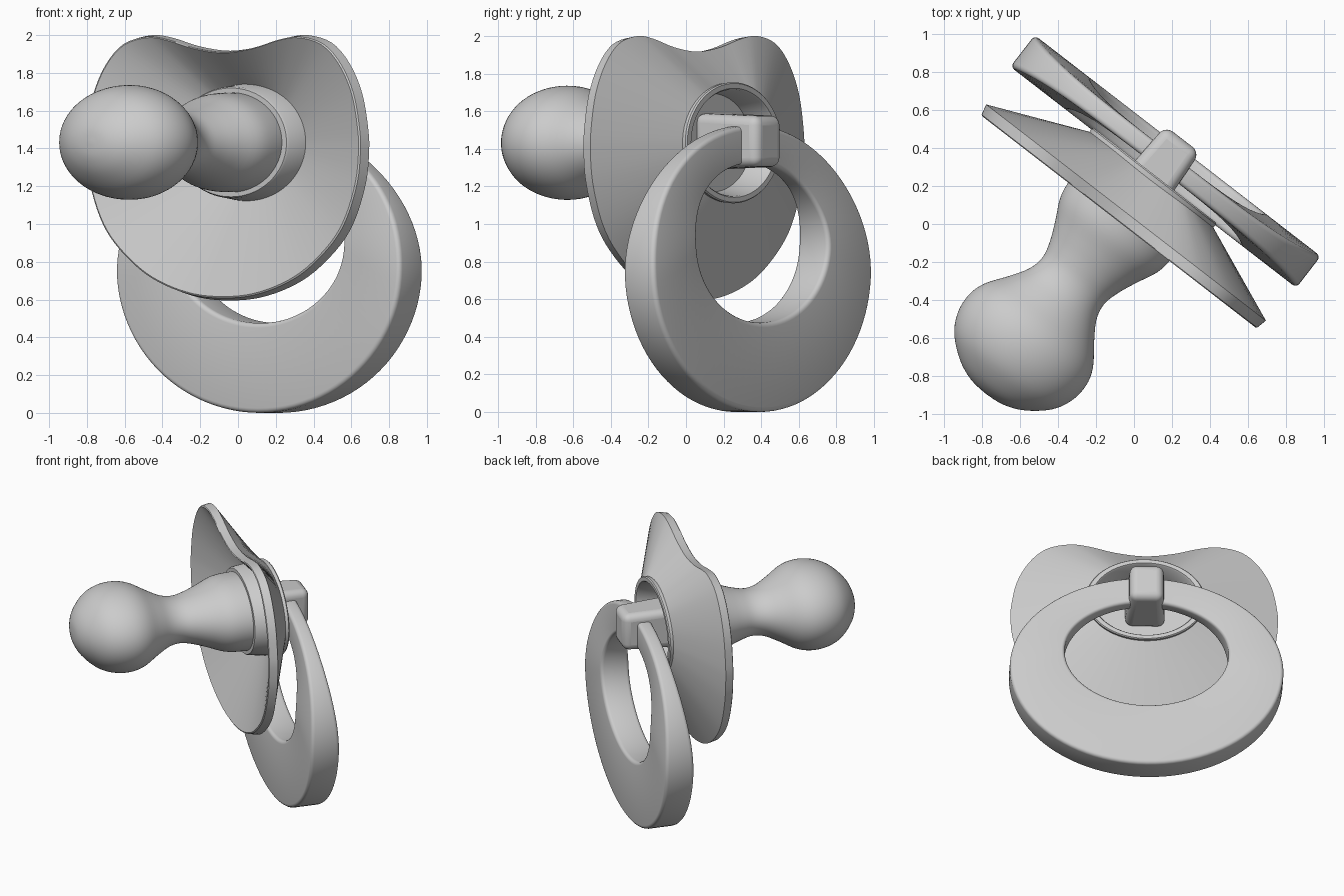
import bpy, math
from mathutils import Matrix

if "Cube" in bpy.data.objects:
    bpy.data.objects.remove(bpy.data.objects["Cube"])

CX, CZ = -0.07, 1.432              # common axis of shield, collar and teat
ASPECT = 1.29                      # width / height of the oval parts
TURN = Matrix.Rotation(math.radians(-37.7), 4, 'Z')
N = 96


def make(name, verts, faces, sharp=35):
    mesh = bpy.data.meshes.new(name)
    mesh.from_pydata(verts, [], faces)
    mesh.transform(TURN)
    ob = bpy.data.objects.new(name, mesh)
    bpy.context.collection.objects.link(ob)
    bpy.ops.object.select_all(action='DESELECT')
    ob.select_set(True)
    bpy.context.view_layer.objects.active = ob
    bpy.ops.object.mode_set(mode='EDIT')
    bpy.ops.mesh.select_all(action='SELECT')
    bpy.ops.mesh.remove_doubles(threshold=1e-5)
    bpy.ops.mesh.normals_make_consistent(inside=False)
    bpy.ops.object.mode_set(mode='OBJECT')
    bpy.ops.object.shade_smooth_by_angle(angle=math.radians(sharp))
    return ob


def loft(name, loops, wrap=False, sharp=35):
    """Skin a list of equally long closed loops."""
    n, m = len(loops[0]), len(loops)
    faces = []
    for a in range(m if wrap else m - 1):
        b = (a + 1) % m
        for i in range(n):
            j = (i + 1) % n
            faces.append((a * n + i, a * n + j, b * n + j, b * n + i))
    return make(name, [v for l in loops for v in l], faces, sharp)


def oval(y, r):
    return [(CX + ASPECT * r * math.cos(2 * math.pi * i / N), y,
             CZ + r * math.sin(2 * math.pi * i / N)) for i in range(N)]


def spline(pts, steps):
    """Catmull-Rom curve through open 2D points."""
    p = [pts[0]] + pts + [pts[-1]]
    out = []
    for k in range(1, len(p) - 2):
        for s in range(steps):
            t = s / steps
            out.append(tuple(0.5 * (2 * b + (c - a) * t + (2 * a - 5 * b + 4 * c - d) * t * t
                                    + (3 * b - a - 3 * c + d) * t ** 3)
                             for a, b, c, d in zip(*p[k - 1:k + 3])))
    return out + [pts[-1]]


# Teat: oval lathe with bulb, neck and flared base
teat = [(-1.185, 0), (-1.175, .08), (-1.13, .165), (-1.04, .25), (-.94, .293), (-.83, .303),
        (-.73, .28), (-.62, .22), (-.52, .172), (-.43, .158), (-.34, .175), (-.24, .208),
        (-.126, .25), (-.02, .263), (.12, .263)]
loft("teat", [oval(y, max(r, 0)) for y, r in spline(teat, 4)], sharp=60)

# Collar: oval sleeve through the shield, recessed at the back
collar = [(.03, 0), (.03, .288), (.04, .295), (.262, .322), (.27, .316), (.27, .29),
          (.26, .283), (.12, .262), (.12, 0)]
loft("collar", [oval(y, r) for y, r in collar])

# Shield: heart-like rim lofted to the collar, mirrored half outline
half = [(0, 1.917), (.2, 1.94), (.38, 1.985), (.52, 2.0), (.68, 1.96), (.80, 1.85), (.885, 1.69),
        (.925, 1.5), (.93, 1.38), (.91, 1.22), (.84, 1.03), (.74, .89), (.57, .75), (.4, .665),
        (.2, .61), (0, .595)]
right = spline([(-.2, 1.94)] + half + [(-.2, .61)], 4)[4:-4]
outline = right + [(-x, z) for x, z in right[-2:0:-1]]


def rim(y, s):
    return [(CX + s * x, y, CZ + s * (z - CZ)) for x, z in outline]


def hub(y, r):
    pts = []
    for x, z in outline:
        a = math.atan2(z - CZ, x / ASPECT)
        pts.append((CX + ASPECT * r * math.cos(a), y, CZ + r * math.sin(a)))
    return pts


loft("shield", [hub(.245, .312), rim(.022, 1), rim(-.035, .985), rim(-.04, .975), hub(.17, .29)],
     wrap=True, sharp=30)

# Handle ring: offset oval hole, thinner towards the top
RY, BEV = .362, .025
loops = []
for i in range(N):
    a = 2 * math.pi * i / N
    c, s = math.cos(a), math.sin(a)
    outer = (CX + .952 * c, .762 + .762 * s)
    inner = (CX + .57 * c, .90 + .425 * s)
    width = math.dist(outer, inner)
    t = min(max((s + .1) / 1.1, 0), 1)
    th = .105 - .055 * t * t * (3 - 2 * t)
    loop = []
    for sx, sy in ((1, 1), (-1, 1), (-1, -1), (1, -1)):      # rounded section corners
        q = math.atan2(sy, sx) - math.pi / 4
        for k in range(5):
            f = q + k * math.pi / 8
            w = sx * (width / 2 - BEV) + BEV * math.cos(f)
            y = sy * (th - BEV) + BEV * math.sin(f)
            m = .5 + w / width
            loop.append((inner[0] + (outer[0] - inner[0]) * m, RY + y,
                         inner[1] + (outer[1] - inner[1]) * m))
    loops.append(loop)
loft("handle_ring", loops, wrap=True, sharp=40)

# Hinge knob: tapered rounded block holding the ring
verts = []
for y, hx, hz in ((.10, .14, .15), (.51, .115, .135)):
    verts += [(CX + sx * hx, y, 1.44 + sz * hz) for sx, sz in ((-1, -1), (1, -1), (1, 1), (-1, 1))]
knob = make("hinge_knob", verts, [(0, 1, 2, 3), (7, 6, 5, 4)] +
            [(i, (i + 1) % 4, (i + 1) % 4 + 4, i + 4) for i in range(4)])
bev = knob.modifiers.new("round", 'BEVEL')
bev.width, bev.segments = .05, 5
for p in knob.data.polygons:
    p.use_smooth = True
bpy.ops.object.modifier_apply(modifier="round")
bpy.ops.object.shade_smooth_by_angle(angle=math.radians(40))
